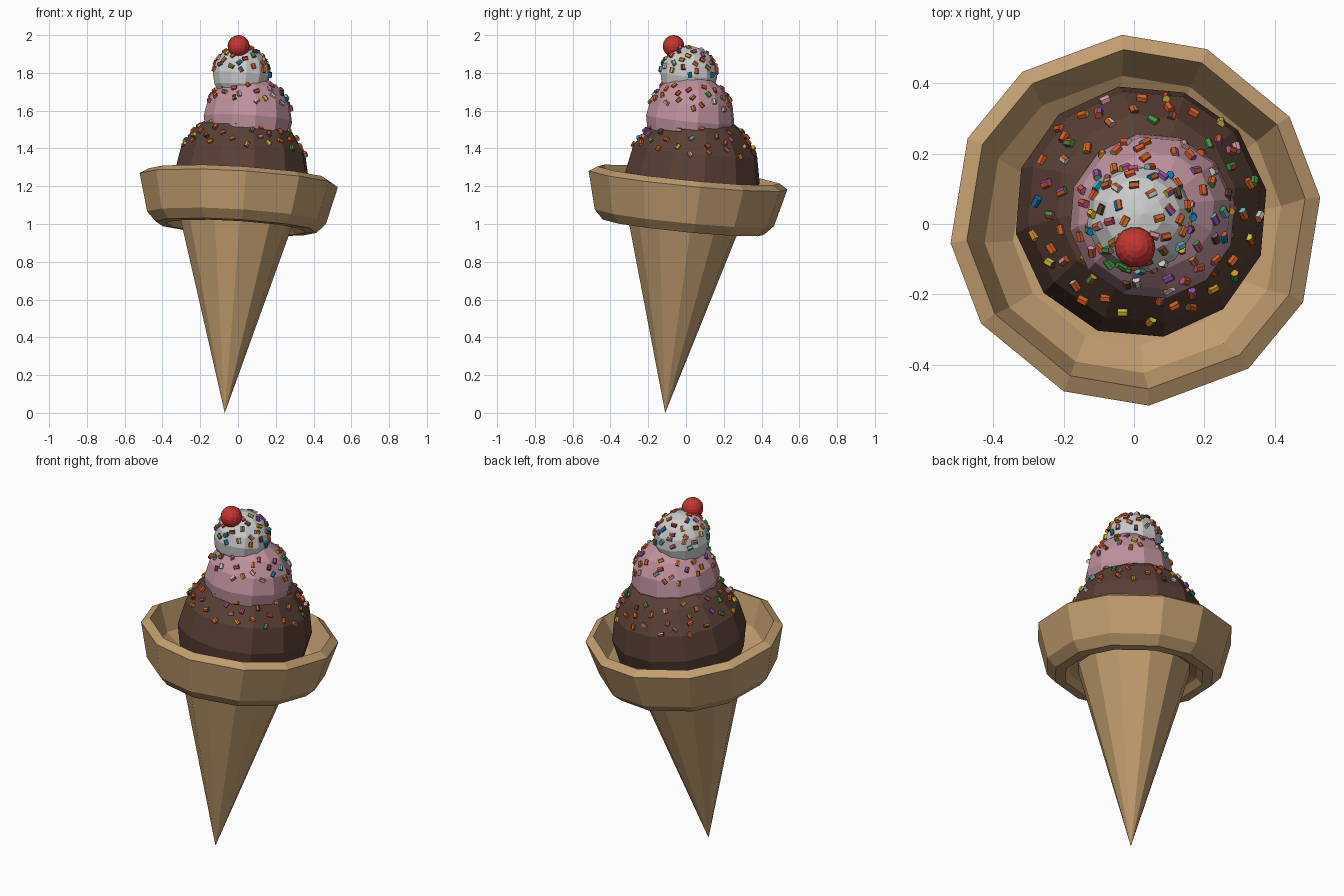
import bpy, bmesh, math, random
from mathutils import Vector, Matrix

if "Cube" in bpy.data.objects:
    bpy.data.objects.remove(bpy.data.objects["Cube"])

random.seed(4)
TIP = Vector((-0.07, -0.11, 0))
AXIS = Vector((0.06, 0.098, 1)).normalized()
TILT = Vector((0, 0, 1)).rotation_difference(AXIS).to_matrix().to_4x4()
PHASE = math.radians(5.6)


def material(name, rgb):
    m = bpy.data.materials.new(name)
    m.diffuse_color = (*rgb, 1)
    m.use_nodes = True
    m.node_tree.nodes["Principled BSDF"].inputs["Base Color"].default_value = m.diffuse_color
    return m


def finish(name, bm, mats):
    bmesh.ops.recalc_face_normals(bm, faces=bm.faces[:])
    me = bpy.data.meshes.new(name)
    bm.to_mesh(me)
    bm.free()
    for m in mats:
        me.materials.append(m)
    ob = bpy.data.objects.new(name, me)
    bpy.context.collection.objects.link(ob)
    return ob


def lathe(name, profile, mat, sides=12):
    """Revolve (radius, height) points around the tilted cone axis."""
    bm = bmesh.new()
    rings = []
    for r, h in profile:
        if r == 0:
            rings.append([bm.verts.new((0, 0, h))] * sides)
            continue
        ring = []
        for i in range(sides):
            a = PHASE + math.radians(1.6) * (-1) ** i + math.tau * i / sides
            ring.append(bm.verts.new((r * math.cos(a), r * math.sin(a), h)))
        rings.append(ring)
    for lo, hi in zip(rings, rings[1:]):
        for i in range(sides):
            j = (i + 1) % sides
            bm.faces.new(list(dict.fromkeys((lo[i], lo[j], hi[j], hi[i]))))
    bm.transform(Matrix.Translation(TIP) @ TILT)
    return finish(name, bm, [mat])


def ball(name, centre, radius, mat, seg=12, rings=8):
    bm = bmesh.new()
    bmesh.ops.create_uvsphere(bm, u_segments=seg, v_segments=rings, radius=radius)
    bm.transform(Matrix.Translation(centre) @ TILT @ Matrix.Rotation(math.radians(10), 4, 'Z'))
    return finish(name, bm, [mat])


def sprinkles(name, centre, radius, low, high, count, mats):
    """Scatter little rods over a band of a scoop (low/high are height / radius)."""
    bm = bmesh.new()
    for k in range(count):
        h = low + (high - low) * (k + 0.5) / count
        a = k * 2.39996 + random.uniform(-0.15, 0.15)
        s = math.sqrt(1 - h * h)
        n = (TILT.to_3x3() @ Vector((s * math.cos(a), s * math.sin(a), h))).normalized()
        m = (Matrix.Translation(Vector(centre) + n * radius * 0.985)
             @ n.to_track_quat('Z', 'Y').to_matrix().to_4x4()
             @ Matrix.Rotation(random.uniform(0, math.tau), 4, 'Z')
             @ Matrix.Rotation(math.pi / 2, 4, 'X'))
        before = len(bm.faces)
        bmesh.ops.create_cone(bm, cap_ends=True, segments=6, radius1=0.012,
                              radius2=0.012, depth=0.028, matrix=m)
        bm.faces.ensure_lookup_table()
        colour = random.randrange(len(mats))
        for f in bm.faces[before:]:
            f.material_index = colour
    return finish(name, bm, mats)


wafer = material("wafer", (0.54, 0.34, 0.16))
candy = [material("candy_%d" % i, c) for i, c in enumerate([
    (0.65, 0.10, 0.02), (0.0, 0.22, 0.45), (0.25, 0.08, 0.40), (0.05, 0.30, 0.06),
    (0.60, 0.50, 0.04), (0.65, 0.30, 0.40), (0.75, 0.75, 0.75), (0.15, 0.50, 0.55),
    (0.10, 0.05, 0.035), (0.50, 0.08, 0.20), (0.65, 0.28, 0.02)])]

# wafer cone and its flared collar bowl
lathe("cone", [(0, 0), (0.312, 1.06), (0, 1.06)], wafer)
lathe("collar", [(0.29, 1.04), (0.345, 1.02), (0.375, 0.987), (0.43, 0.99), (0.478, 1.04),
                 (0.53, 1.24), (0.485, 1.268), (0.425, 1.12), (0.34, 1.06), (0, 1.05)], wafer)

# scoops: name, centre, radius, colour, sprinkle band and count
for name, c, r, rgb, low, high, n in [
        ("chocolate", (0.02, 0.035, 1.25), 0.362, (0.10, 0.05, 0.035), 0.38, 0.78, 58),
        ("strawberry", (0.052, 0.022, 1.555), 0.238, (0.53, 0.29, 0.35), 0.30, 0.80, 44),
        ("vanilla", (0.017, 0.015, 1.79), 0.153, (0.72, 0.72, 0.71), 0.05, 0.96, 48)]:
    ball(name + "_scoop", c, r, material(name, rgb))
    sprinkles(name + "_sprinkles", c, r, low, high, n, candy)

# cherry on top
ball("cherry", (0.003, -0.066, 1.942), 0.058, material("cherry", (0.55, 0.035, 0.03)), 14, 10)
